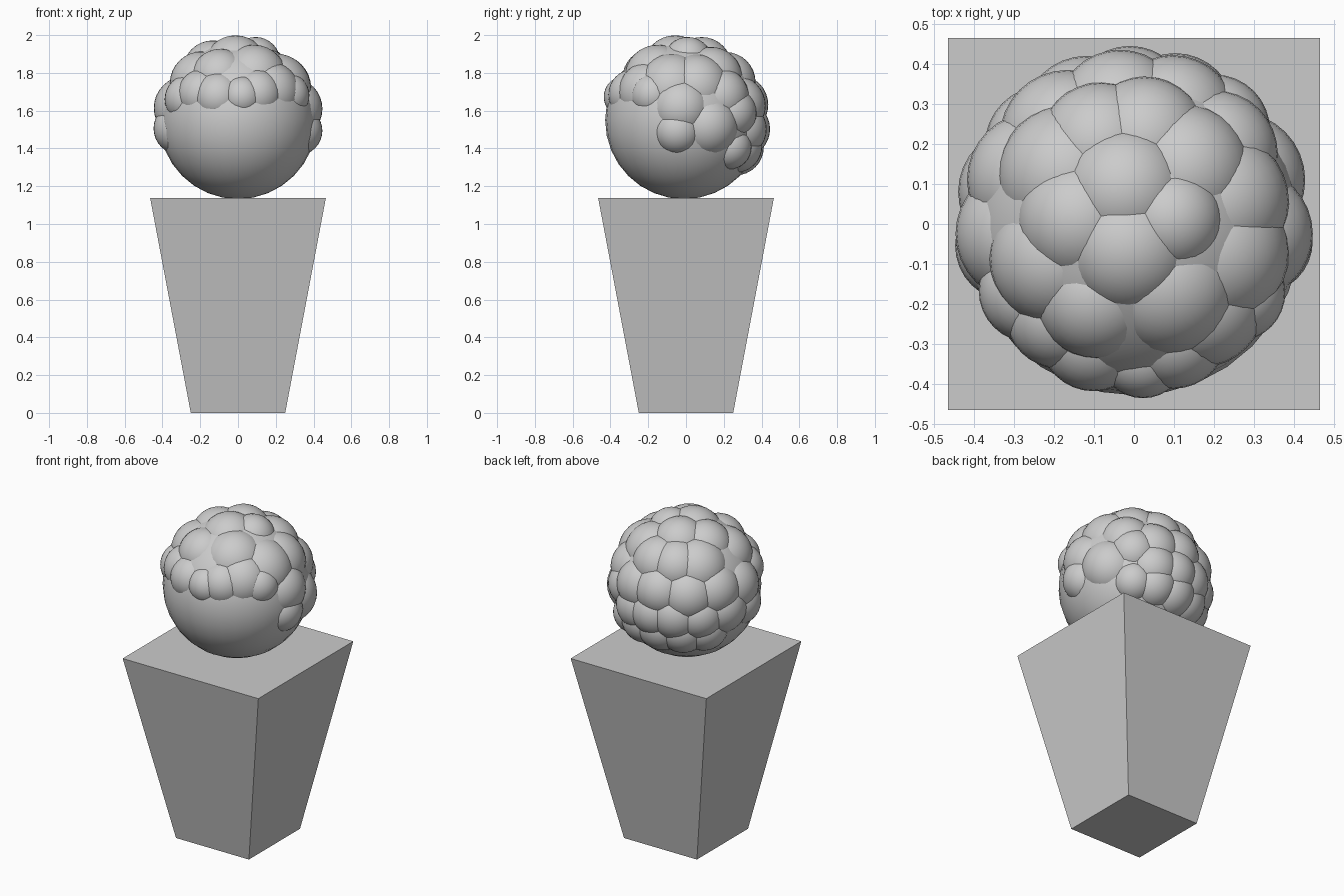
import bpy
import bmesh
from math import radians, sin, cos
from mathutils import Vector

if "Cube" in bpy.data.objects:
    bpy.data.objects.remove(bpy.data.objects["Cube"])

HEAD_C = Vector((0, -0.01, 1.55))
HEAD_R = 0.418


def finish(bm, name, smooth):
    mesh = bpy.data.meshes.new(name)
    bm.to_mesh(mesh)
    bm.free()
    for p in mesh.polygons:
        p.use_smooth = smooth
    obj = bpy.data.objects.new(name, mesh)
    bpy.context.collection.objects.link(obj)
    return obj


# Tapered square body: narrow foot, wide top
bm = bmesh.new()
bmesh.ops.create_cube(bm, size=1)
for v in bm.verts:
    half = 0.465 if v.co.z > 0 else 0.25
    v.co = Vector((half * (1 if v.co.x > 0 else -1),
                   half * (1 if v.co.y > 0 else -1),
                   1.137 if v.co.z > 0 else 0))
finish(bm, "body", False)

# Round head
bm = bmesh.new()
bmesh.ops.create_uvsphere(bm, u_segments=32, v_segments=16, radius=HEAD_R)
bmesh.ops.translate(bm, verts=bm.verts, vec=HEAD_C)
finish(bm, "head", True)

# Curls of hair: (azimuth from +x, elevation, radius)
curls = [
    # crown
    (103, 72, .16), (174, 63, .16), (9, 73, .13), (-104, 79, .17),
    (-118, 48, .155), (-60, 53, .18), (142, 42, .18), (112, 43, .16),
    (83, 43, .16), (48, 50, .17), (-18, 38, .19), (-157, 43, .17),
    (16, 38, .18),
    # fringe
    (-110, 22, .135), (-86, 21, .11), (-70, 25, .135), (-130, 25, .135),
    (-148, 20, .13), (-49, 30, .165), (-33, 23, .12),
    # right side
    (-4, 12, .165), (-7, -10, .13), (24, -6, .17), (42, 24, .16),
    (50, 7, .14), (50, -25, .12),
    # left side
    (184, 13, .17), (189, -8, .14), (163, -6, .16), (155, 16, .17),
    # back
    (70, 15, .16), (97, 16, .16), (127, 14, .17),
    (70, -9, .15), (92, -9, .15), (114, -9, .16), (138, -9, .15),
    (72, -26, .14), (96, -28, .15), (121, -28, .15), (145, -27, .14),
]
bm = bmesh.new()
center = HEAD_C + Vector((0, 0.005, 0))
for az, el, r in curls:
    a, e = radians(az), radians(el)
    d = Vector((cos(e) * cos(a), cos(e) * sin(a), sin(e)))
    new = bmesh.ops.create_uvsphere(bm, u_segments=32, v_segments=16, radius=r)
    bmesh.ops.translate(bm, verts=new["verts"], vec=center + d * (0.454 - r))
finish(bm, "hair_curls", True)
